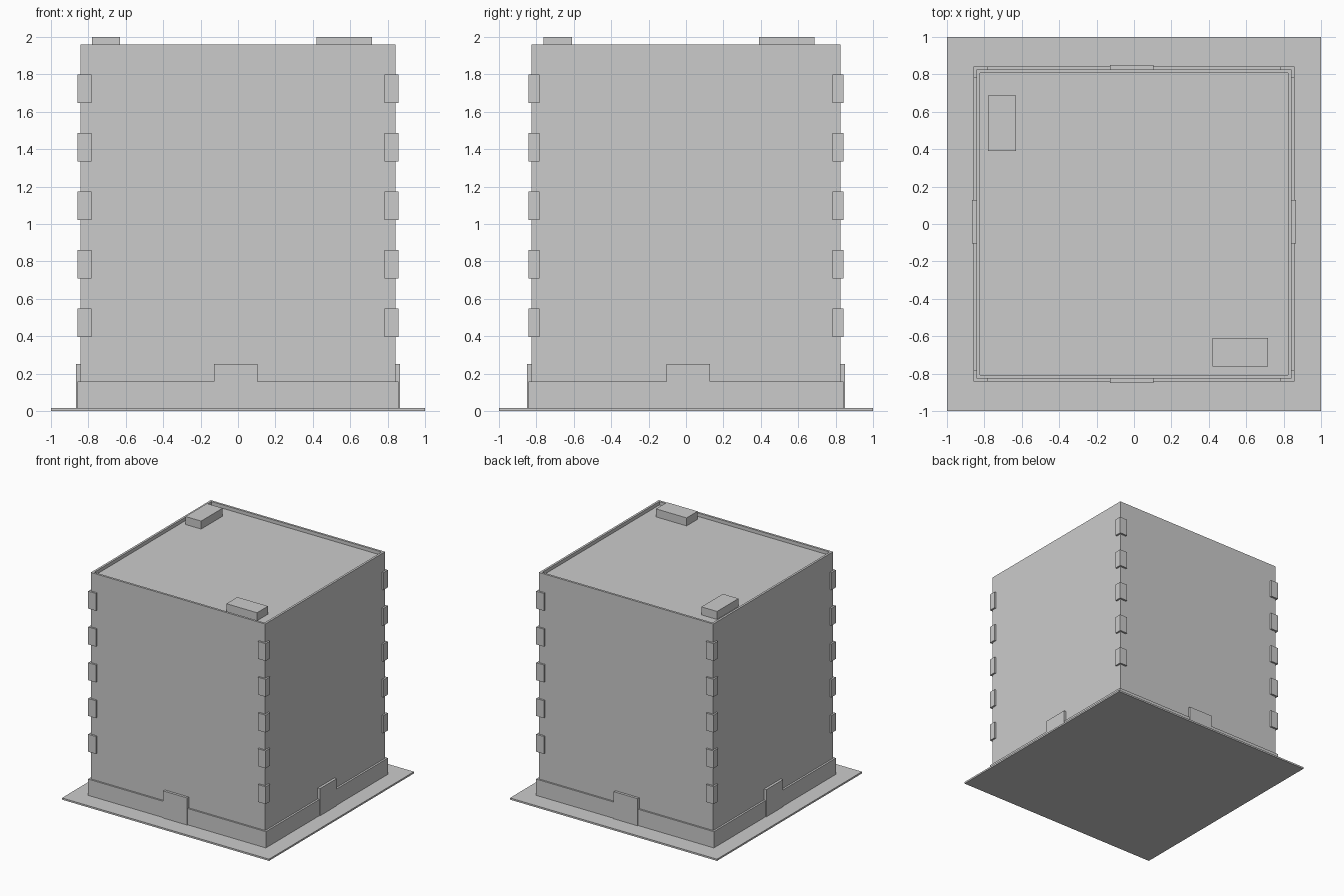
import bpy, bmesh

if "Cube" in bpy.data.objects:
    bpy.data.objects.remove(bpy.data.objects["Cube"])

BX, BY = 0.842, 0.827      # body half sizes
BASE, TOP, ROOF = 0.015, 1.96, 1.93


def box(name, x0, x1, y0, y1, z0, z1):
    bm = bmesh.new()
    bmesh.ops.create_cube(bm, size=1)
    for v in bm.verts:
        v.co = (x1 if v.co.x > 0 else x0,
                y1 if v.co.y > 0 else y0,
                z1 if v.co.z > 0 else z0)
    me = bpy.data.meshes.new(name)
    bm.to_mesh(me)
    bm.free()
    ob = bpy.data.objects.new(name, me)
    bpy.context.collection.objects.link(ob)
    return ob


# Pavement slab
box("pavement", -1, 1, -1, 1, 0, BASE)

# Main block, with the roof sunk behind a thin parapet
body = box("building_body", -BX, BX, -BY, BY, BASE, TOP)
bm = bmesh.new()
bm.from_mesh(body.data)
bm.normal_update()
roof = max(bm.faces, key=lambda f: f.calc_center_median().z)
bmesh.ops.inset_region(bm, faces=[roof], thickness=0.027)
rim = bmesh.ops.extrude_discrete_faces(bm, faces=[roof])["faces"][0]
for v in rim.verts:
    v.co.z = ROOF
bm.to_mesh(body.data)
bm.free()

# Plinth around the foot of the walls
box("plinth", -0.859, 0.859, -0.842, 0.842, BASE, 0.157)

# Doors, slightly off centre on all four walls
for side, s in (("front", -1), ("back", 1)):
    y0, y1 = sorted((s * BY, s * 0.849))
    box(side + "_door", -0.128, 0.104, y0, y1, BASE, 0.252)
for side, s in (("left", -1), ("right", 1)):
    x0, x1 = sorted((s * BX, s * 0.865))
    box(side + "_door", x0, x1, -0.104, 0.127, BASE, 0.252)

# Corner stones, five up each corner
for sx in (-1, 1):
    for sy in (-1, 1):
        for i in range(5):
            z = 0.397 + i * 0.3124
            x0, x1 = sorted((sx * 0.783, sx * 0.857))
            y0, y1 = sorted((sy * 0.782, sy * 0.843))
            box("corner_stone", x0, x1, y0, y1, z, z + 0.152)

# Rooftop units
box("roof_unit_front", 0.421, 0.717, -0.761, -0.61, ROOF, 2.0)
box("roof_unit_back", -0.781, -0.63, 0.391, 0.687, ROOF, 2.0)
